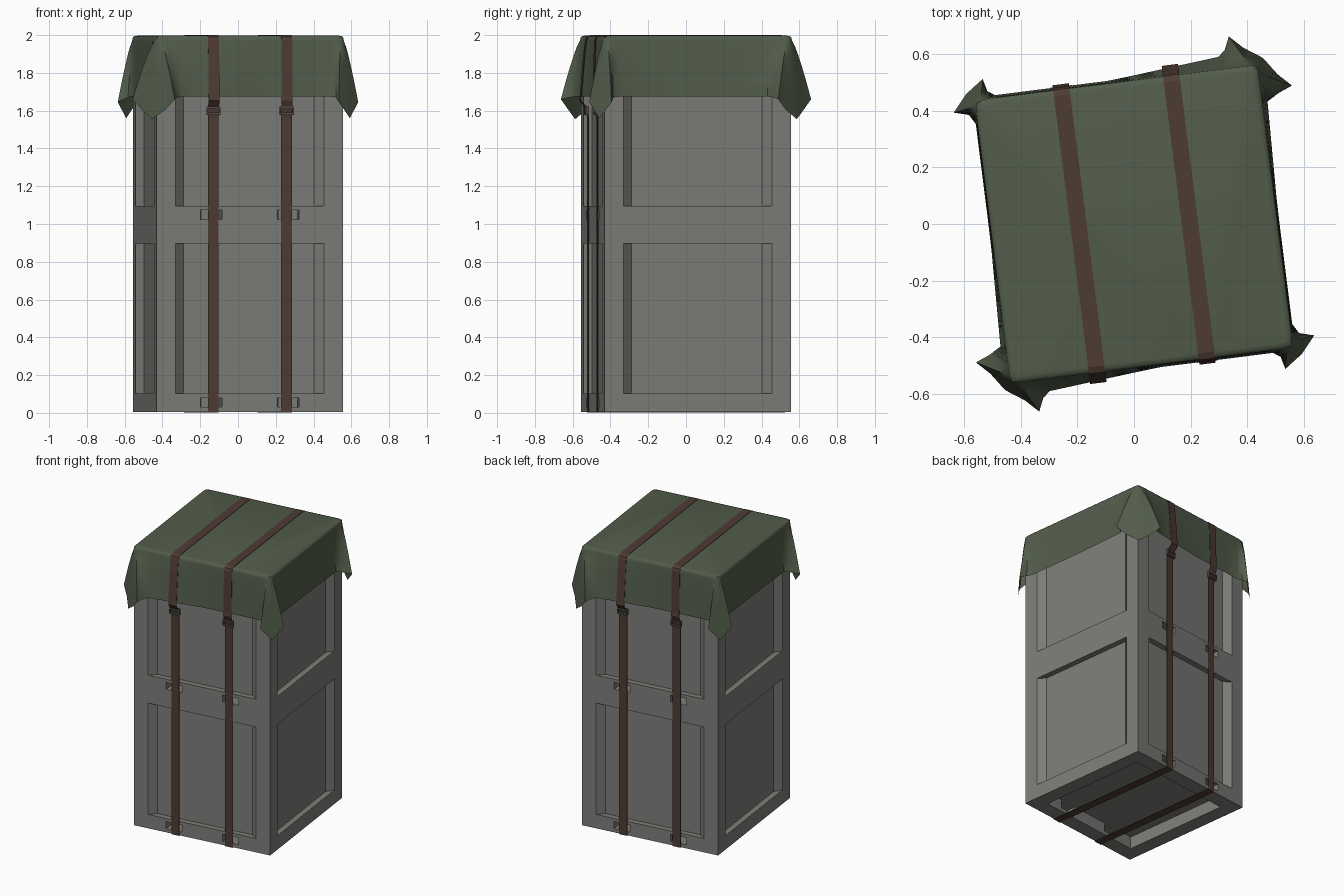
import bpy, bmesh, math
from mathutils import Matrix, Vector

if "Cube" in bpy.data.objects:
    bpy.data.objects.remove(bpy.data.objects["Cube"])

ROT = Matrix.Rotation(math.radians(7.2), 4, 'Z')   # whole stack is turned slightly
H = 0.4965                                         # crate half width


def material(name, rgb):
    m = bpy.data.materials.new(name)
    m.diffuse_color = (*rgb, 1)
    m.use_nodes = True
    m.node_tree.nodes["Principled BSDF"].inputs["Base Color"].default_value = m.diffuse_color
    return m


GREY = material("crate_grey", (0.205, 0.203, 0.192))
GREEN = material("canvas_green", (0.086, 0.110, 0.070))
BROWN = material("strap_brown", (0.078, 0.044, 0.034))
METAL = material("buckle_metal", (0.085, 0.075, 0.068))


def make(name, verts, faces, mat):
    me = bpy.data.meshes.new(name)
    me.from_pydata([tuple(v) for v in verts], [], faces)
    bm = bmesh.new()
    bm.from_mesh(me)
    bmesh.ops.recalc_face_normals(bm, faces=bm.faces)
    bm.to_mesh(me)
    bm.free()
    me.materials.append(mat)
    ob = bpy.data.objects.new(name, me)
    bpy.context.collection.objects.link(ob)
    return ob


def activate(ob):
    bpy.ops.object.select_all(action='DESELECT')
    ob.select_set(True)
    bpy.context.view_layer.objects.active = ob


def prism(name, outline, z0, z1, mat):
    n = len(outline)
    v = [(x, y, z) for z in (z0, z1) for x, y in outline]
    f = [tuple(range(n))[::-1], tuple(range(n, 2 * n))]
    f += [(i, (i + 1) % n, (i + 1) % n + n, i + n) for i in range(n)]
    return make(name, v, f, mat)


def box(name, x0, x1, y0, y1, z0, z1, mat):
    return prism(name, [(x0, y0), (x1, y0), (x1, y1), (x0, y1)], z0, z1, mat)


def cut(ob, cutter):
    mod = ob.modifiers.new("cut", 'BOOLEAN')
    mod.operation = 'DIFFERENCE'
    mod.solver = 'EXACT'
    mod.object = cutter
    activate(ob)
    bpy.ops.object.modifier_apply(modifier=mod.name)
    bpy.data.objects.remove(cutter)


# crates: recessed side panels with slanted jambs, hollow base, strap slots
lower = box("lower_crate", -H, H, -H, H, 0.004, 0.997, GREY)
for k in range(4):
    c, s = math.cos(k * math.pi / 2), math.sin(k * math.pi / 2)
    trap = [(-0.395, -H), (-0.40, -H - 0.05), (0.40, -H - 0.05), (0.395, -H),
            (0.348, -H + 0.04), (-0.348, -H + 0.04)]
    cut(lower, prism("cutter", [(x * c - y * s, x * s + y * c) for x, y in trap],
                     0.103, 0.897, GREY))
cut(lower, box("cutter", -0.395, 0.395, -0.395, 0.395, -0.1, 0.09, GREY))
for sx in (-1, 1):
    cut(lower, box("cutter", sx * 0.206 - 0.058, sx * 0.206 + 0.058, -0.6, 0.6,
                   0.03, 0.08, GREY))
upper = lower.copy()
upper.data = lower.data.copy()
upper.name = "upper_crate"
bpy.context.collection.objects.link(upper)
for v in upper.data.vertices:
    v.co.z += 0.993


# canvas cover: hem outline for one half, repeated by a half turn
def swell(x):
    return 0.008 + 0.036 * min(1, max(0, 0.02 - x) / 0.4)


Z = 1.675
hem = [((-0.525, -0.525, 1.555), (-0.497, -0.497)),
       ((-0.46, -0.57, 1.605), (-0.49, -0.503)),
       ((-0.415, -0.615, 1.66), (-0.475, -0.505)),
       ((-0.395, -0.57, 1.67), (-0.45, -0.505))]
for i in range(9):
    x = -0.37 + 0.8 * i / 8
    hem.append(((x, -0.505 - swell(x), Z), (x, -0.505)))
hem += [((0.455, -0.53, 1.67), (0.46, -0.505)),
        ((0.466, -0.575, 1.645), (0.482, -0.503)),
        ((0.53, -0.53, 1.56), (0.498, -0.498)),
        ((0.582, -0.470, 1.645), (0.503, -0.482)),
        ((0.53, -0.455, 1.67), (0.505, -0.46))]
for i in range(8):
    y = -0.42 + 0.79 * i / 7
    hem.append(((0.510 + 0.012 * max(0, y) / 0.37, y, Z), (0.505, y)))
hem += [((0.565, 0.395, 1.67), (0.505, 0.45)),
        ((0.615, 0.415, 1.66), (0.505, 0.475)),
        ((0.57, 0.46, 1.605), (0.503, 0.49))]
hem += [((-b[0], -b[1], b[2]), (-t[0], -t[1])) for b, t in hem]

ZT, LEV, N = 1.972, 8, len(hem)
verts, faces = [], []
for inset, z in ((0.955, 1.997), (0.985, 1.993), (0.997, 1.985)):
    verts += [(t[0] * inset, t[1] * inset, z) for b, t in hem]
for l in range(LEV + 1):
    t_ = l / LEV
    f_ = t_ ** 0.8
    verts += [(t[0] + (b[0] - t[0]) * f_, t[1] + (b[1] - t[1]) * f_,
               ZT + (b[2] - ZT) * t_) for b, t in hem]
for r in range(LEV + 3):
    for i in range(N):
        j = (i + 1) % N
        faces.append((r * N + i, r * N + j, (r + 1) * N + j, (r + 1) * N + i))
faces.append(tuple(range(N)))
cover = make("canvas_cover", verts, faces, GREEN)
activate(cover)
bpy.ops.object.shade_smooth_by_angle(angle=math.radians(40))


# straps: closed ribbon around the stack, riding over the canvas
def half_path(off):
    p = [(H + 0.003, 0.001), (H + 0.003, 1.56), (H + 0.010, 1.615),
         (0.514 + off, 1.655)]
    for t_ in (1, 0.75, 0.5, 0.25, 0):
        p.append((0.511 + off * t_ ** 0.8, ZT + (Z - ZT) * t_))
    return p + [(0.505, 1.990), (0.482, 2.0)]


parts = [lower, upper, cover]
for name, sx in (("left", -0.195), ("right", 0.196)):
    front = [(-y, z) for y, z in half_path(swell(sx))]
    back = half_path(swell(-sx))
    path = front + back[::-1]
    n = len(path)
    inner = []
    for y, z in path:
        zi = 0.005 if z < 0.01 else (z - 0.003 if z > 1.98 else z)
        inner.append((y - math.copysign(0.003, y), zi))
    v = [(sx + d, y, z) for ring in (path, inner) for d in (-0.029, 0.029) for y, z in ring]
    f = []
    for i in range(n):
        j = (i + 1) % n
        for a, b in ((0, 1), (1, 3), (3, 2), (2, 0)):
            f.append((a * n + i, a * n + j, b * n + j, b * n + i))
    parts.append(make(name + "_strap", v, f, BROWN))
    # buckles: rectangular frames on front and back
    for side, s in (("front", -1), ("back", 1)):
        bars = [(-0.037, 0.037, 1.578, 1.590), (-0.037, 0.037, 1.610, 1.622),
                (-0.037, -0.029, 1.590, 1.610), (0.029, 0.037, 1.590, 1.610)]
        for i, (x0, x1, z0, z1) in enumerate(bars):
            ya, yb = sorted((s * (H + 0.001), s * (H + 0.018)))
            parts.append(box(f"{name}_{side}_buckle_bar_{i + 1}", sx + x0, sx + x1,
                             ya, yb, z0, z1, METAL))

for ob in parts:
    ob.data.transform(ROT)
